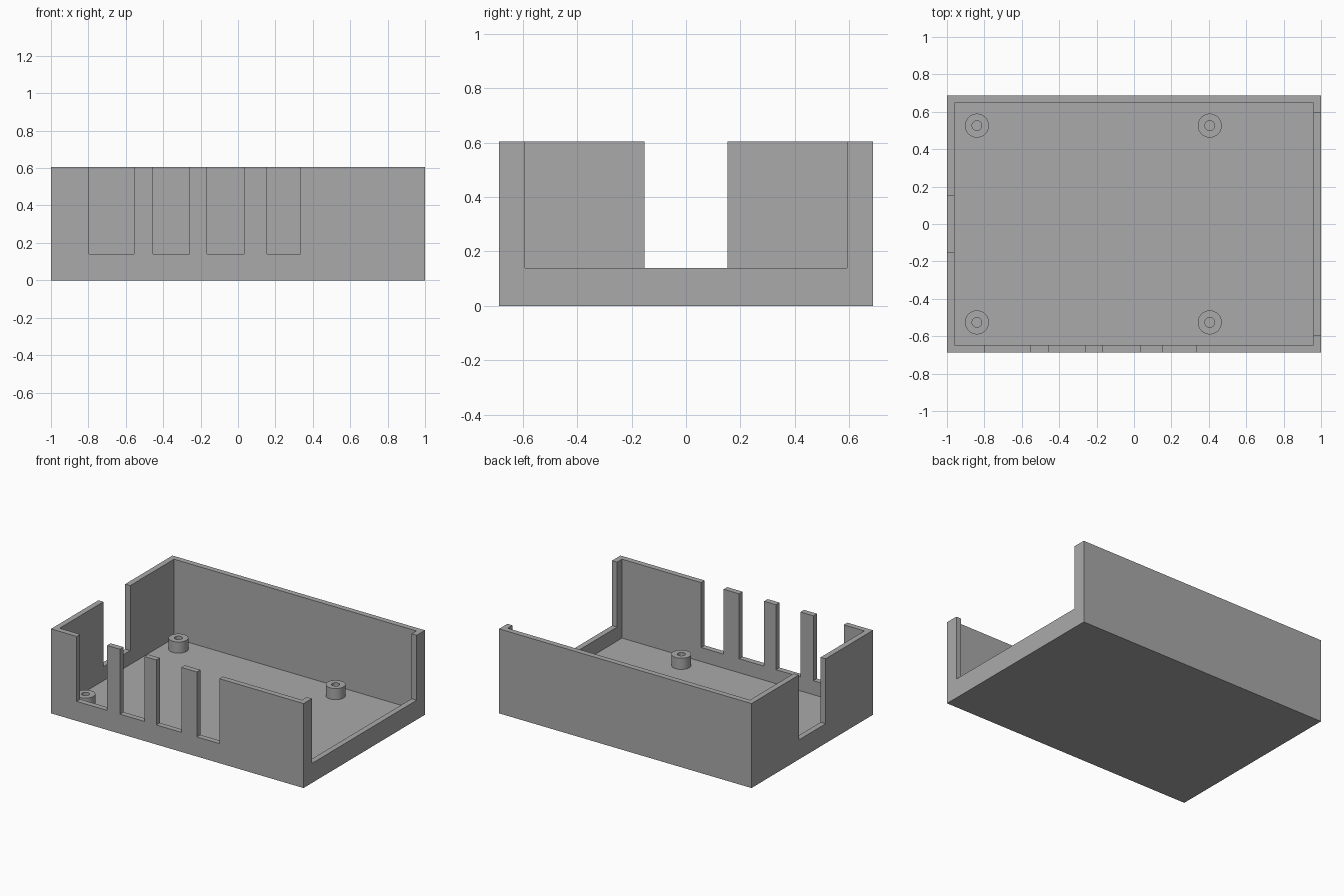
import bpy
import bmesh
from mathutils import Matrix

cube = bpy.data.objects.get("Cube")
if cube:
    bpy.data.objects.remove(cube, do_unlink=True)

HALF_X, HALF_Y, HEIGHT = 1.0, 0.687, 0.605
WALL, FLOOR, SILL = 0.04, 0.04, 0.14

# One grey plastic for the whole case
grey = bpy.data.materials.new("grey plastic")
grey.use_nodes = True
colour = (0.4, 0.4, 0.4, 1)
grey.diffuse_color = colour
grey.node_tree.nodes["Principled BSDF"].inputs["Base Color"].default_value = colour


def finish(name, bm):
    mesh = bpy.data.meshes.new(name)
    bm.to_mesh(mesh)
    bm.free()
    mesh.materials.append(grey)
    obj = bpy.data.objects.new(name, mesh)
    bpy.context.collection.objects.link(obj)
    return obj


def box(name, low, high):
    size = [b - a for a, b in zip(low, high)]
    centre = [(a + b) / 2 for a, b in zip(low, high)]
    bm = bmesh.new()
    bmesh.ops.create_cube(bm, size=1, matrix=Matrix.Translation(centre) @ Matrix.Diagonal((*size, 1)))
    return finish(name, bm)


def cut(target, low, high):
    cutter = box("cutter", low, high)
    cutter.hide_render = True
    mod = target.modifiers.new("cut", "BOOLEAN")
    mod.operation = "DIFFERENCE"
    mod.solver = "EXACT"
    mod.object = cutter
    bpy.context.view_layer.objects.active = target
    bpy.ops.object.modifier_apply(modifier=mod.name)
    bpy.data.objects.remove(cutter, do_unlink=True)


# Open-topped tray
tray = box("case_tray", (-HALF_X, -HALF_Y, 0), (HALF_X, HALF_Y, HEIGHT))
inner_x, inner_y = HALF_X - WALL, HALF_Y - WALL
cut(tray, (-inner_x, -inner_y, FLOOR), (inner_x, inner_y, 1))

# Port slots in the front wall
for left, right in ((-0.797, -0.556), (-0.454, -0.26), (-0.166, 0.032), (0.155, 0.333)):
    cut(tray, (left, -1, SILL), (right, -inner_y + 0.01, 1))

# Wide opening in the left wall, narrow notch in the right wall
cut(tray, (inner_x - 0.01, -0.593, SILL), (1.2, 0.593, 1))
cut(tray, (-1.2, -0.152, SILL), (-inner_x + 0.01, 0.152, 1))


# Hollow mounting posts: a lathed tube profile
def post(name, x, y):
    bm = bmesh.new()
    profile = [(0.026, FLOOR), (0.026, 0.12), (0.064, 0.12), (0.064, FLOOR)]
    verts = [bm.verts.new((r, 0, z)) for r, z in profile]
    edges = [bm.edges.new(pair) for pair in zip(verts, verts[1:])]
    bmesh.ops.spin(bm, geom=verts + edges, cent=(0, 0, 0), axis=(0, 0, 1),
                   angle=6.2831853, steps=48, use_merge=True)
    bmesh.ops.remove_doubles(bm, verts=bm.verts, dist=0.0001)
    bmesh.ops.recalc_face_normals(bm, faces=bm.faces)
    # An open tube has no volume hint, so face the rim upwards
    rim = max(bm.faces, key=lambda f: f.calc_center_median().z)
    if rim.normal.z < 0:
        bmesh.ops.reverse_faces(bm, faces=bm.faces)
    bmesh.ops.translate(bm, verts=bm.verts, vec=(x, y, 0))
    obj = finish(name, bm)
    bpy.ops.object.select_all(action="DESELECT")
    obj.select_set(True)
    bpy.context.view_layer.objects.active = obj
    bpy.ops.object.shade_smooth_by_angle()


for side, x in (("right", -0.84), ("left", 0.405)):
    for end, y in (("front", -0.526), ("back", 0.526)):
        post(f"{end}_{side}_post", x, y)
